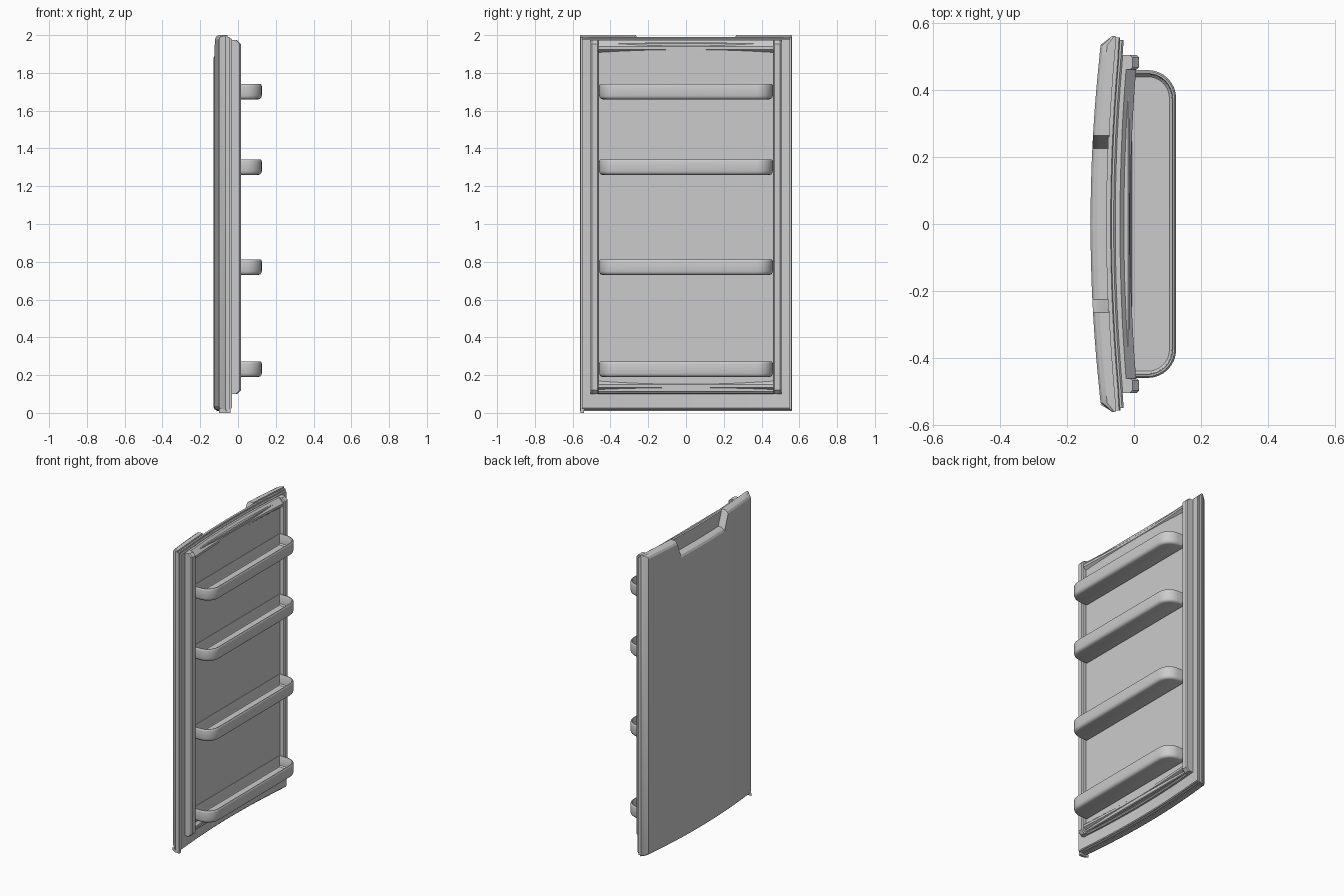
import bpy, bmesh, math

cube = bpy.data.objects.get("Cube")
if cube:
    bpy.data.objects.remove(cube, do_unlink=True)

grey = bpy.data.materials.new("light grey plastic")
grey.use_nodes = True
colour = (0.6, 0.6, 0.6, 1)
grey.diffuse_color = colour
grey.node_tree.nodes["Principled BSDF"].inputs["Base Color"].default_value = colour


def loft(name, rings, smooth=30):
    """Skin a list of closed rings and cap both ends."""
    bm = bmesh.new()
    loops = [[bm.verts.new(p) for p in ring] for ring in rings]
    for a, b in zip(loops, loops[1:]):
        for i in range(len(a)):
            j = (i + 1) % len(a)
            bm.faces.new((a[i], a[j], b[j], b[i]))
    bm.faces.new(loops[0])
    bm.faces.new(loops[-1])
    bmesh.ops.recalc_face_normals(bm, faces=bm.faces)
    mesh = bpy.data.meshes.new(name)
    bm.to_mesh(mesh)
    bm.free()
    mesh.materials.append(grey)
    obj = bpy.data.objects.new(name, mesh)
    bpy.context.collection.objects.link(obj)
    bpy.ops.object.select_all(action='DESELECT')
    obj.select_set(True)
    bpy.context.view_layer.objects.active = obj
    bpy.ops.object.shade_smooth_by_angle(angle=math.radians(smooth))
    return obj


def sag(y, depth):
    """Outward bow of the door, greatest in the middle."""
    return -depth * max(0, 1 - (y / 0.53) ** 2)


def bowed(name, profile, half, depth, steps=16):
    """Sweep an x-z profile across the door along its bow."""
    ys = [half * (2 * i / steps - 1) for i in range(steps + 1)]
    return loft(name, [[(x + sag(y, depth), y, z) for x, z in profile] for y in ys])


def box_profile(x0, x1, z0, z1, c):
    """Rectangle with its two room-side corners chamfered."""
    return [(x0, z0), (x1 - c, z0), (x1, z0 + c), (x1, z1 - c), (x1 - c, z1), (x0, z1)]


# Outer door skin with chamfered border and a handle notch in the top edge
HALF, EDGE, BOTTOM, TOP = 0.562, 0.535, 0.01, 2.0
NOTCH_OUT, NOTCH_IN, NOTCH_Z = 0.265, 0.225, 1.9
right_side = [0, 0.06, 0.12, 0.18, NOTCH_IN, NOTCH_OUT, 0.32, 0.38, 0.44, 0.49, EDGE, HALF]
columns = [-y for y in reversed(right_side[1:])] + right_side
rings = []
for y in columns:
    side = abs(y) == HALF
    front = -0.065 if side else -0.10 + sag(y, 0.03)
    back = -0.055 + sag(y, 0.025)
    top = NOTCH_Z if abs(y) <= NOTCH_IN else TOP
    c = 0.008 if side else 0.022
    rings.append([(x, y, z) for x, z in (
        (back, BOTTOM), (front + c * 0.9, BOTTOM), (front + c * 0.3, BOTTOM + c * 0.4),
        (front, BOTTOM + c), (front, top - c), (front + c * 0.3, top - c * 0.4),
        (front + c * 0.9, top), (back, top))])
loft("door_skin", rings, 25)

# Rear frame, seal and plinth stacked behind the skin
bowed("rear_frame", box_profile(-0.058, -0.042, 0.014, 1.99, 0.003), 0.558, 0.025)
bowed("door_seal", box_profile(-0.045, -0.031, 0.022, 1.982, 0.005), 0.55, 0.025)

# Flat inner panel
loft("inner_panel", [[(x, y, z) for x, z in box_profile(-0.05, -0.014, 0.11, 1.96, 0.004)]
                     for y in (-0.465, 0.465)])

# Raised border of the liner: two uprights and bowed top and bottom ridges
for name, s in (("left_upright", 1), ("right_upright", -1)):
    loft(name, [[(x, s * y, z) for x, z in box_profile(-0.04, front, 0.1, 1.973, 0.02)]
                for y, front in ((0.462, 0.008), (0.468, 0.015), (0.498, 0.015), (0.505, 0.008))], 20)
bowed("top_ridge", [(-0.05, 1.905), (-0.012, 1.905), (0.012, 1.925), (0.012, 1.94),
                    (-0.018, 1.973), (-0.05, 1.973)], 0.465, 0.024)
bowed("bottom_ridge", [(-0.05, 0.12), (-0.015, 0.12), (0.012, 0.135), (0.012, 0.15),
                       (-0.012, 0.172), (-0.05, 0.172)], 0.465, 0.024)
bowed("bottom_sill", box_profile(-0.05, -0.014, 0.1, 0.125, 0.006), 0.465, 0.024)

# Small hinge pad under the lower corner
loft("hinge_pad", [[(x, y, z) for x, y in ((-0.10, -0.54), (-0.04, -0.54), (-0.04, -0.558), (-0.07, -0.558))]
                   for z in (0.0, 0.02)])


def tray_ring(inset, z, steps=8):
    """Outline of a tray: square at the panel, rounded at the outer corners."""
    w, reach, r = 0.46 - inset, 0.126 - inset, 0.085 - inset
    ring = [(-0.016 + inset * 0.5, -w, z)]
    for sy, order in ((-1, range(steps + 1)), (1, range(steps, -1, -1))):
        for i in order:
            a = math.pi / 2 * (1 - i / steps)
            ring.append((reach - r + r * math.cos(a), sy * (w - r + r * math.sin(a)), z))
    return ring + [(-0.016 + inset * 0.5, w, z)]


# Four hollow door trays with rounded undersides
for n, z in enumerate((0.19, 0.73, 1.26, 1.66)):
    section = ((0.018, 0), (0.009, 0.003), (0.003, 0.01), (0, 0.02), (0, 0.07), (0.002, 0.078),
               (0.005, 0.081), (0.01, 0.081), (0.012, 0.078), (0.013, 0.02), (0.02, 0.012))
    loft("tray_%d" % (n + 1), [tray_ring(i, z + h) for i, h in section], 40)
